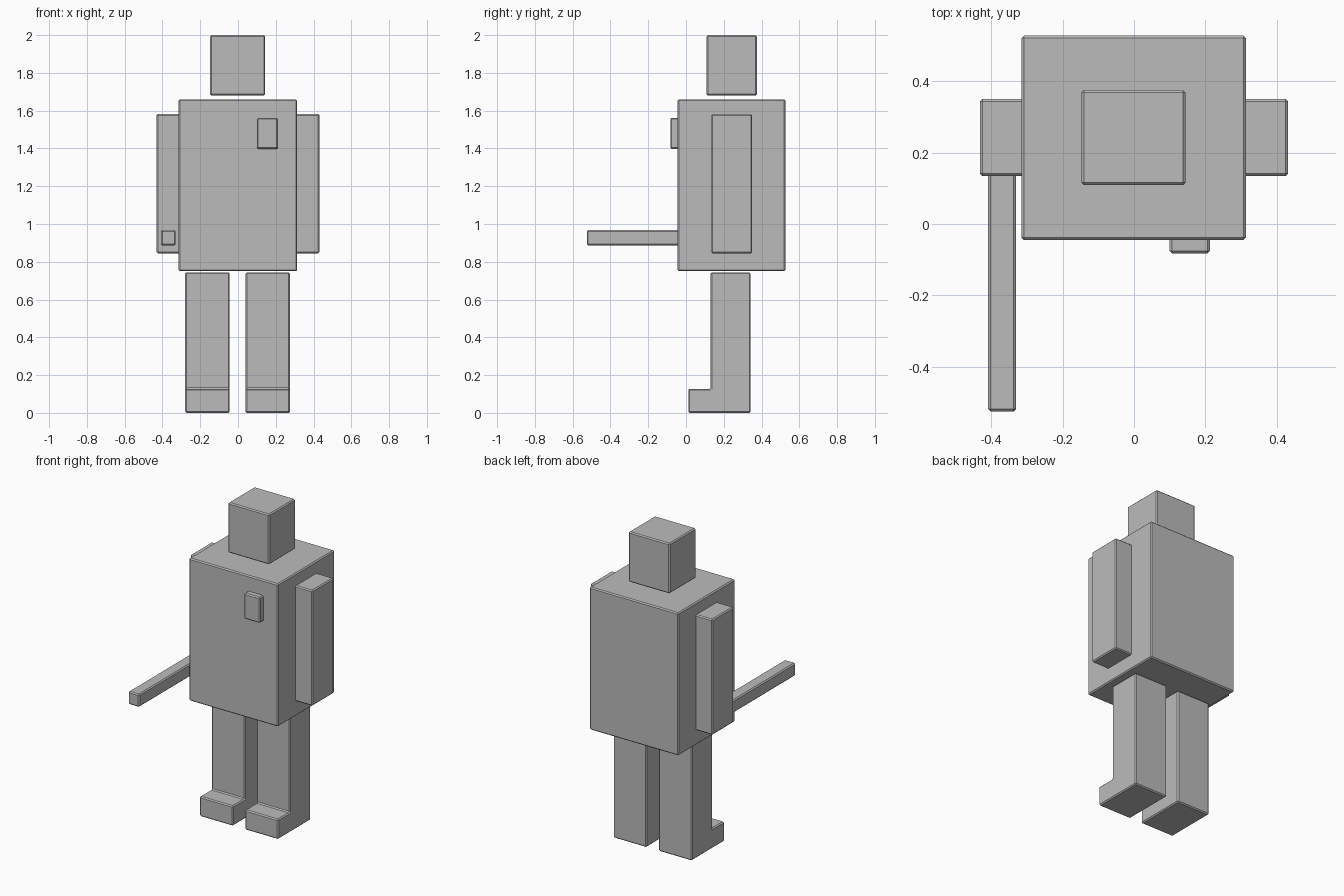
import bpy
import bmesh

cube = bpy.data.objects.get("Cube")
if cube:
    bpy.data.objects.remove(cube, do_unlink=True)

# Single plain grey
GREY = (0.5, 0.5, 0.5, 1.0)
grey = bpy.data.materials.new("plain grey")
grey.use_nodes = True
grey.diffuse_color = GREY
grey.node_tree.nodes["Principled BSDF"].inputs["Base Color"].default_value = GREY


def extrude_profile(name, profile, x0, x1):
    """Extrude a (y, z) outline from x0 to x1 and chamfer its edges."""
    bm = bmesh.new()
    face = bm.faces.new([bm.verts.new((x0, y, z)) for y, z in profile])
    side = bmesh.ops.extrude_face_region(bm, geom=[face])
    moved = [v for v in side["geom"] if isinstance(v, bmesh.types.BMVert)]
    bmesh.ops.translate(bm, verts=moved, vec=(x1 - x0, 0, 0))
    bmesh.ops.recalc_face_normals(bm, faces=bm.faces)
    mesh = bpy.data.meshes.new(name)
    bm.to_mesh(mesh)
    bm.free()
    mesh.materials.append(grey)
    obj = bpy.data.objects.new(name, mesh)
    bpy.context.collection.objects.link(obj)
    bevel = obj.modifiers.new("chamfer", "BEVEL")
    bevel.width = 0.007
    bevel.segments = 1
    bevel.limit_method = "ANGLE"
    return obj


def box(name, x, y, z):
    outline = [(y[0], z[0]), (y[1], z[0]), (y[1], z[1]), (y[0], z[1])]
    return extrude_profile(name, outline, *x)


# Head and body
box("head", (-0.147, 0.144), (0.109, 0.375), (1.68, 2.0))
box("torso", (-0.315, 0.313), (-0.045, 0.527), (0.75, 1.66))
box("chest_badge", (0.1, 0.212), (-0.083, -0.03), (1.398, 1.562))

# Arms and the rod held forward on the right
for side, sign in (("left", 1), ("right", -1)):
    xs = sorted((sign * 0.3, sign * 0.431))
    box(side + "_arm", xs, (0.134, 0.35), (0.845, 1.582))
box("held_rod", (-0.408, -0.33), (-0.525, 0.16), (0.886, 0.968))

# Legs, each one L-shaped with its foot
leg_outline = [(0.012, 0), (0.342, 0), (0.342, 0.744),
               (0.131, 0.744), (0.131, 0.127), (0.012, 0.127)]
extrude_profile("left_leg", leg_outline, 0.04, 0.275)
extrude_profile("right_leg", leg_outline, -0.28, -0.044)
